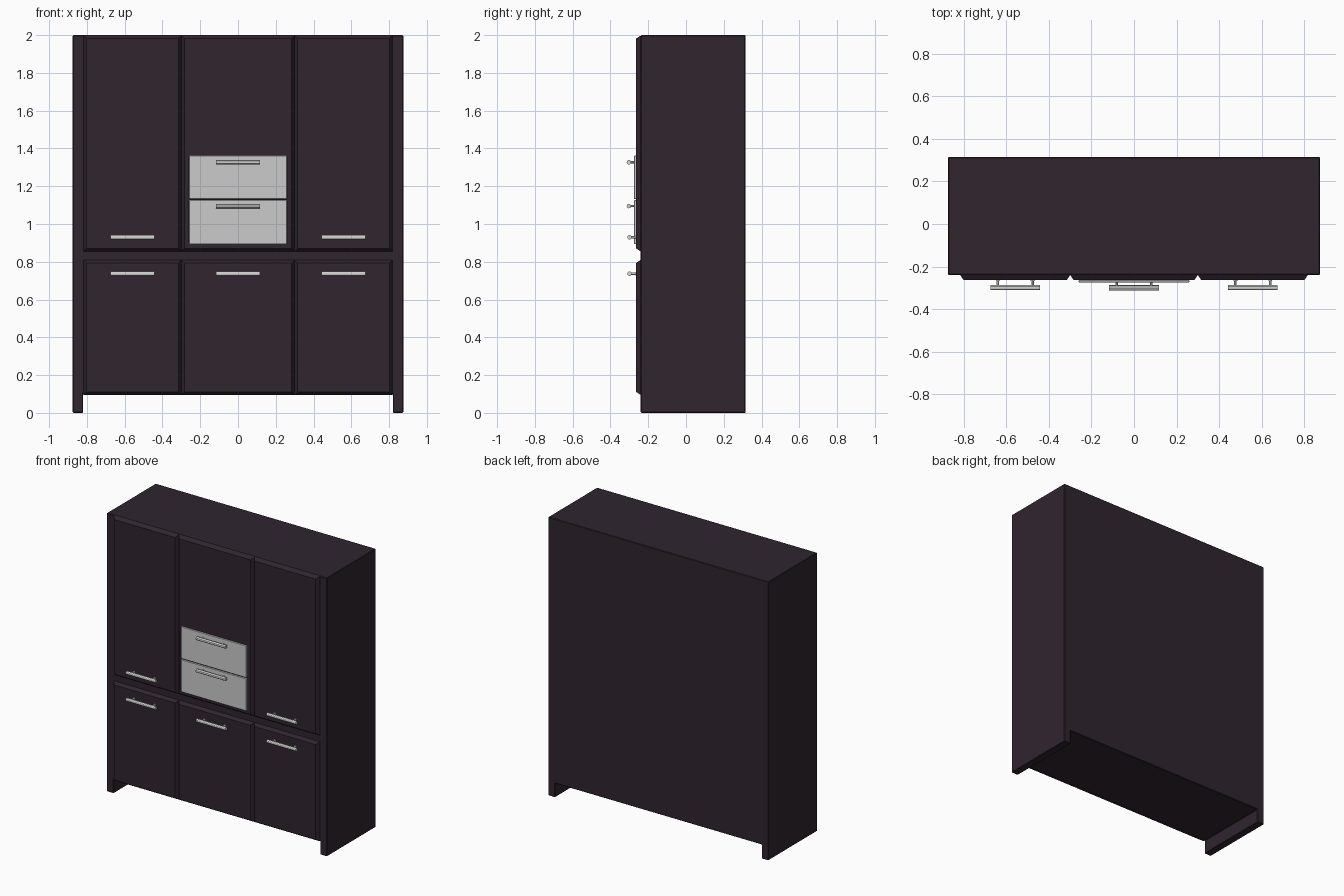
import bpy
import bmesh
from mathutils import Matrix, Vector

default = bpy.data.objects.get("Cube")
if default:
    bpy.data.objects.remove(default, do_unlink=True)


def make_material(name, color, rough, metal=0.0):
    mat = bpy.data.materials.new(name)
    mat.diffuse_color = (*color, 1)
    mat.use_nodes = True
    shader = mat.node_tree.nodes["Principled BSDF"]
    shader.inputs["Base Color"].default_value = (*color, 1)
    shader.inputs["Roughness"].default_value = rough
    shader.inputs["Metallic"].default_value = metal
    return mat


WOOD = make_material("dark plum wood", (0.029, 0.018, 0.028), 0.5)
PANEL = make_material("light grey panel", (0.6, 0.6, 0.6), 0.5)
STEEL = make_material("pale steel", (0.66, 0.66, 0.64), 0.4)

FRONT = -0.24        # carcass front
DOOR_FACE = -0.264   # door front
DRAWER_FACE = -0.275


def finish(bm, name, mat, bevel=0):
    bmesh.ops.recalc_face_normals(bm, faces=bm.faces)
    mesh = bpy.data.meshes.new(name)
    bm.to_mesh(mesh)
    bm.free()
    mesh.materials.append(mat)
    obj = bpy.data.objects.new(name, mesh)
    bpy.context.collection.objects.link(obj)
    if bevel:
        mod = obj.modifiers.new("soft edges", "BEVEL")
        mod.width = bevel
        mod.segments = 1
    return obj


def extrude_profile(name, points, y0, y1, mat, bevel=0):
    """Extrude an outline in the XZ plane from y0 to y1."""
    bm = bmesh.new()
    face = bm.faces.new([bm.verts.new((x, y0, z)) for x, z in points])
    geom = bmesh.ops.extrude_face_region(bm, geom=[face])["geom"]
    verts = [g for g in geom if isinstance(g, bmesh.types.BMVert)]
    bmesh.ops.translate(bm, verts=verts, vec=(0, y1 - y0, 0))
    return finish(bm, name, mat, bevel)


def slab(name, x0, x1, z0, z1, back, front, chamfer, mat, bevel=0):
    """Upright panel whose front face is drawn in by the chamfer."""
    bm = bmesh.new()
    bmesh.ops.create_cube(bm, size=1)
    for v in bm.verts:
        at_front = v.co.y < 0
        c = chamfer if at_front else 0
        v.co = Vector((x0 + c if v.co.x < 0 else x1 - c,
                       front if at_front else back,
                       z0 + c if v.co.z < 0 else z1 - c))
    return finish(bm, name, mat, bevel)


def add_rod(bm, center, radius, length, axis, sides=12):
    turn = Matrix.Rotation(1.5708, 4, "Y" if axis == "X" else "X")
    bmesh.ops.create_cone(bm, cap_ends=True, segments=sides, radius1=radius,
                          radius2=radius, depth=length,
                          matrix=Matrix.Translation(center) @ turn)


def handle(name, x, z, mount):
    """Bar handle on two posts with small feet."""
    bar_y = mount - 0.035
    bm = bmesh.new()
    add_rod(bm, (x, bar_y, z), 0.012, 0.234, "X")
    for side in (-1, 1):
        px = x + side * 0.082
        add_rod(bm, (px, (mount + bar_y) / 2, z), 0.006, 0.035, "Y")
        add_rod(bm, (px, mount - 0.002, z), 0.009, 0.004, "Y")
    obj = finish(bm, name, STEEL)
    bpy.ops.object.select_all(action="DESELECT")
    obj.select_set(True)
    bpy.context.view_layer.objects.active = obj
    bpy.ops.object.shade_smooth_by_angle()


# Carcass with side panels running down to the floor
W, IN, BASE, TOP = 0.875, 0.82, 0.1, 2.0
extrude_profile("carcass",
                [(-W, 0), (-IN, 0), (-IN, BASE), (IN, BASE),
                 (IN, 0), (W, 0), (W, TOP), (-W, TOP)],
                FRONT, 0.315, WOOD, 0.004)

# Doors and their handles, in three columns
columns = {"right": (-0.818, -0.3), "middle": (-0.3, 0.3), "left": (0.3, 0.818)}
for label, (x0, x1) in columns.items():
    slab(f"upper_door_{label}", x0, x1, 0.855, 1.998,
         FRONT, DOOR_FACE, 0.016, WOOD)
    slab(f"lower_door_{label}", x0, x1, 0.095, 0.81,
         FRONT, DOOR_FACE, 0.016, WOOD)
    mid = (x0 + x1) / 2
    handle(f"lower_handle_{label}", mid, 0.737, DOOR_FACE)
    if label != "middle":
        handle(f"upper_handle_{label}", mid, 0.93, DOOR_FACE)

# Two pale drawer fronts set on the middle door
for label, z0, z1, hz in (("lower", 0.893, 1.126, 1.095),
                          ("upper", 1.132, 1.362, 1.327)):
    slab(f"{label}_drawer_front", -0.26, 0.26, z0, z1,
         DOOR_FACE, DRAWER_FACE, 0, PANEL, 0.002)
    handle(f"{label}_drawer_handle", 0, hz, DRAWER_FACE + 0.008)
